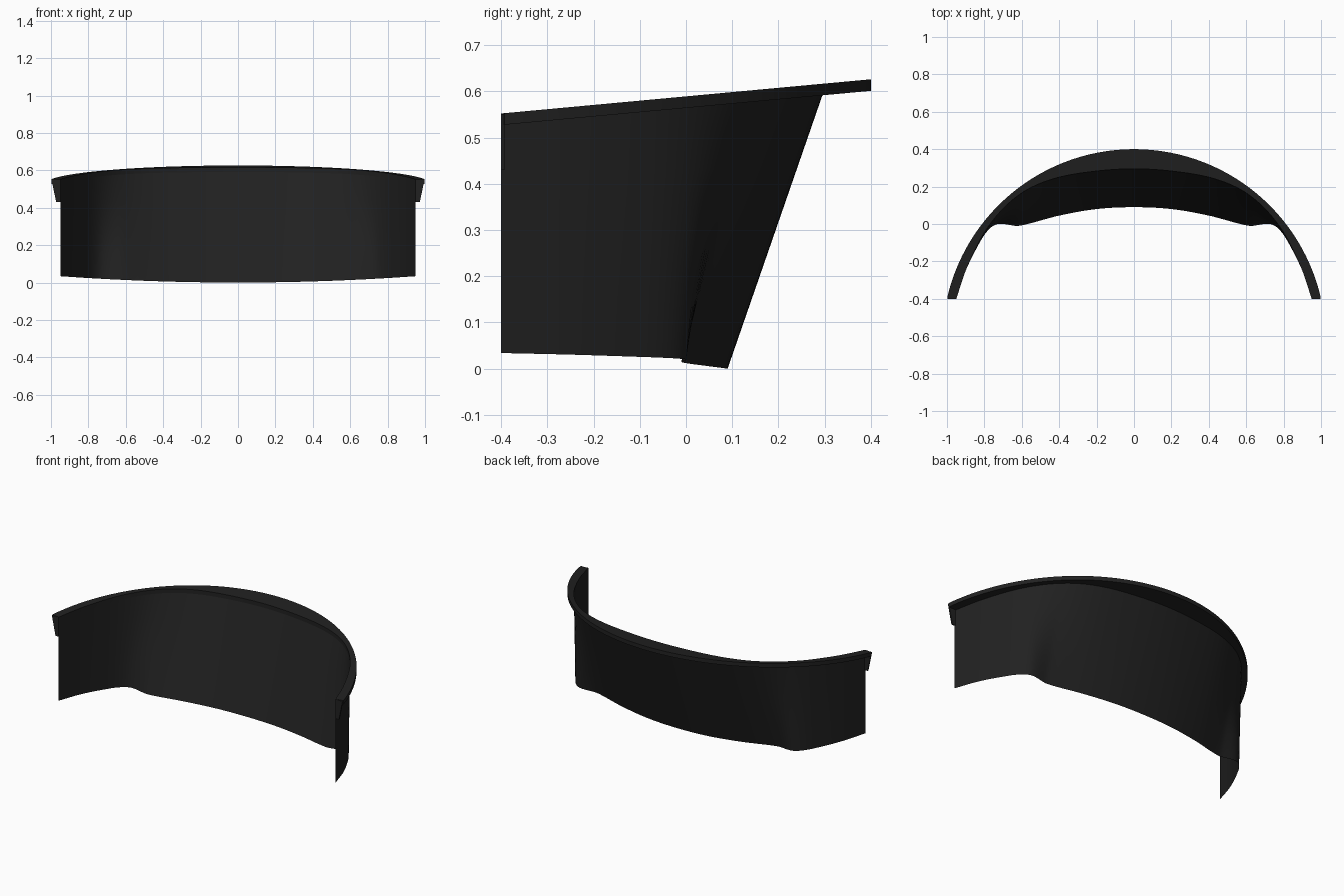
import bpy, bmesh, math

if "Cube" in bpy.data.objects:
    bpy.data.objects.remove(bpy.data.objects["Cube"])

black = bpy.data.materials.new("matte black")
black.use_nodes = True
colour = (0.015, 0.015, 0.015, 1)
black.diffuse_color = colour
bsdf = black.node_tree.nodes["Principled BSDF"]
bsdf.inputs["Base Color"].default_value = colour
bsdf.inputs["Roughness"].default_value = 0.8

# Half plan curves (x, y), mirrored across the centre
TOP_EDGE = [(0, .295), (.2, .283), (.4, .25), (.55, .195), (.66, .12),
            (.75, .025), (.82, -.08), (.9, -.25), (.95, -.4)]
BOTTOM_EDGE = [(0, .09), (.2, .08), (.4, .045), (.55, .005), (.62, -.01), (.66, -.006),
               (.7, 0), (.74, -.003), (.78, -.033), (.82, -.09), (.9, -.25), (.95, -.4)]
HALF_WIDTH, RADIUS, CENTRE_Y = .95, 1.025, -.625
MAX_ANGLE = math.acos((-.393 - CENTRE_Y) / RADIUS)
STEPS = 64


def smooth_y(points, x):
    """Smooth interpolation of a mirrored plan curve."""
    x = min(abs(x), points[-1][0])
    slopes = [0]
    for i in range(1, len(points)):
        a, b = points[i - 1], points[min(i + 1, len(points) - 1)]
        slopes.append((b[1] - a[1]) / (b[0] - a[0]))
    i = max(k for k in range(len(points) - 1) if points[k][0] <= x)
    (x0, y0), (x1, y1) = points[i], points[i + 1]
    h = x1 - x0
    t = (x - x0) / h
    s = t * t * (3 - 2 * t)
    return (y0 + (y1 - y0) * s + h * slopes[i] * t * (1 - t) ** 2
            - h * slopes[i + 1] * t * t * (1 - t))


def rim_z(y):
    return .527 + (y + .4) * .0925


def sweep(name, sections, closed):
    """Skin a row of matching cross-sections."""
    bm = bmesh.new()
    rows = [[bm.verts.new(p) for p in s] for s in sections]
    n = len(rows[0])
    for a, b in zip(rows, rows[1:]):
        for j in range(n if closed else n - 1):
            k = (j + 1) % n
            bm.faces.new((a[j], b[j], b[k], a[k]))
    if closed:
        bm.faces.new(rows[0])
        bm.faces.new(rows[-1][::-1])
    bmesh.ops.recalc_face_normals(bm, faces=bm.faces)
    mesh = bpy.data.meshes.new(name)
    bm.to_mesh(mesh)
    bm.free()
    mesh.materials.append(black)
    obj = bpy.data.objects.new(name, mesh)
    bpy.context.collection.objects.link(obj)
    bpy.ops.object.select_all(action='DESELECT')
    obj.select_set(True)
    bpy.context.view_layer.objects.active = obj
    bpy.ops.object.shade_smooth_by_angle(angle=math.radians(35))
    return obj


wall, rim = [], []
for i in range(-STEPS, STEPS + 1):
    angle = MAX_ANGLE * i / STEPS
    x = HALF_WIDTH * math.sin(angle) / math.sin(MAX_ANGLE)
    top_y, low_y = smooth_y(TOP_EDGE, x), smooth_y(BOTTOM_EDGE, x)
    low_z, top_z = .034 * (x / HALF_WIDTH) ** 2, rim_z(top_y)
    wall.append([(x, low_y + (top_y - low_y) * t, low_z + (top_z - low_z) * t)
                 for t in (0, .25, .5, .75, 1)])
    ox, oy = RADIUS * math.sin(angle), CENTRE_Y + RADIUS * math.cos(angle)
    rim.append([(x, top_y, top_z), (ox, oy, rim_z(oy)),
                (ox, oy, rim_z(oy) + .025), (x, top_y, top_z + .025)])

# Curved, leaning wall and the flat ledge around its top
sweep("curved_wall", wall, False)
sweep("top_rim", rim, True)

# Small tapered brackets under the rim ends
for side, label in ((1, "left"), (-1, "right")):
    outline = [(.95, .43), (.972, .43), (.997, .55), (.95, .55)]
    sweep(label + "_end_bracket",
          [[(side * x, y, z) for x, z in outline] for y in (-.4, -.392)], True)
